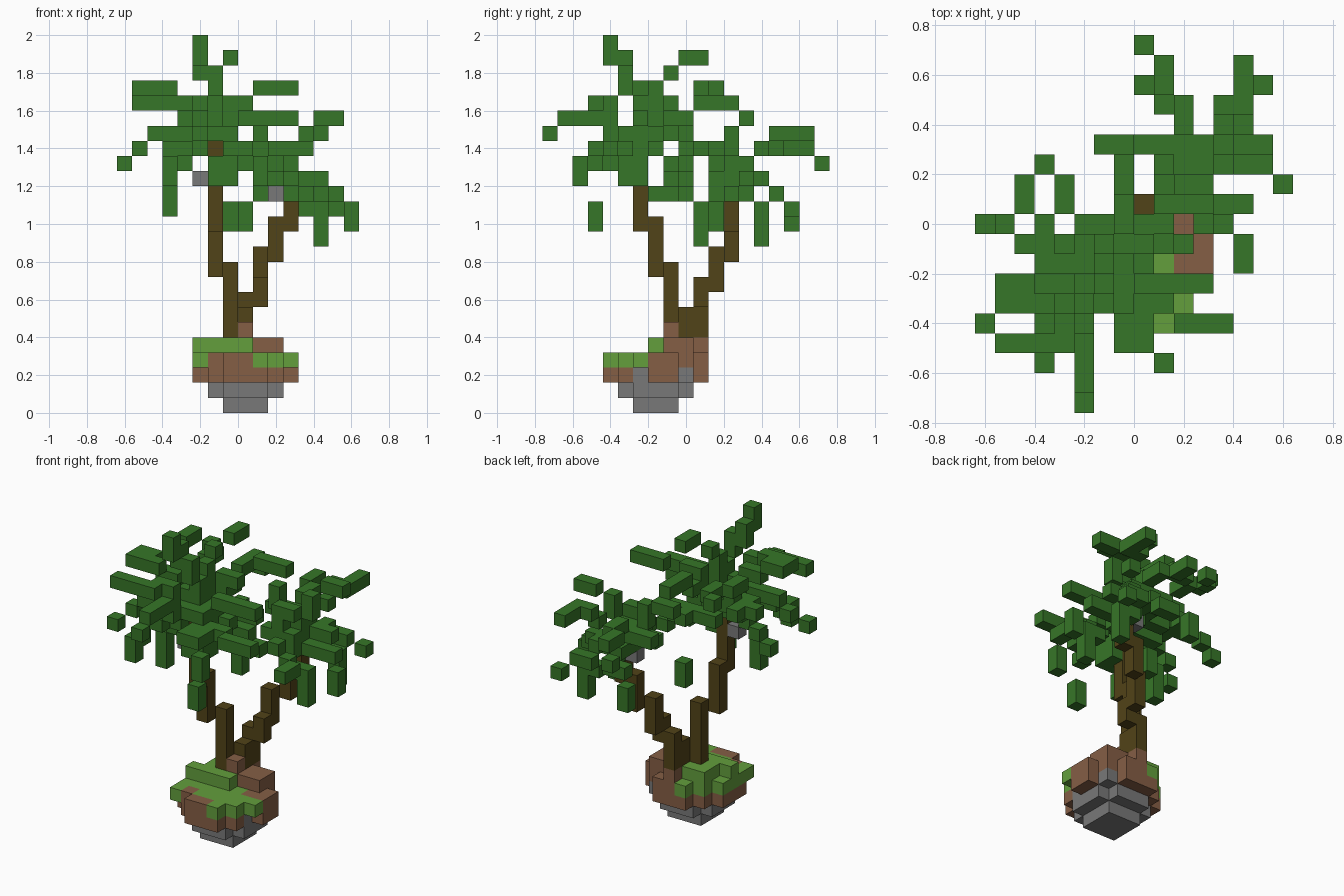
import bpy
import bmesh
from itertools import product
from mathutils import Vector

if "Cube" in bpy.data.objects:
    bpy.data.objects.remove(bpy.data.objects["Cube"])

CELL = 0.08
ORIGIN = Vector((-0.64, -0.76, 0))
STEPS = {"x": Vector((1, 0, 0)), "y": Vector((0, 1, 0)), "z": Vector((0, 0, 1))}
STEPS.update({axis.upper(): -step for axis, step in list(STEPS.items())})


def material(name, colour):
    mat = bpy.data.materials.new(name)
    mat.use_nodes = True
    mat.diffuse_color = (*colour, 1)
    shader = next(n for n in mat.node_tree.nodes if n.type == "BSDF_PRINCIPLED")
    shader.inputs["Base Color"].default_value = (*colour, 1)
    return mat


def path(x, y, z, moves=""):
    """Cells visited by a walk; each word is one (possibly diagonal) step."""
    here = Vector((x, y, z))
    cells = {tuple(map(int, here))}
    for word in moves.split():
        for letter in word:
            here = here + STEPS[letter]
        cells.add(tuple(map(int, here)))
    return cells


def block_object(name, cells, mat):
    """One mesh of cubes with the faces between neighbours left out."""
    bm = bmesh.new()
    corners = {}

    def corner(p):
        key = tuple(round(c) for c in p)
        if key not in corners:
            corners[key] = bm.verts.new(ORIGIN + Vector(key) * CELL)
        return corners[key]

    for cell in sorted(cells):
        middle = Vector(cell) + Vector((0.5, 0.5, 0.5))
        for letter, normal in STEPS.items():
            if tuple(int(c) for c in Vector(cell) + normal) in cells:
                continue
            side = STEPS["y" if letter in "xX" else "x"]
            up = normal.cross(side)
            ring = [side + up, up - side, -side - up, side - up]
            bm.faces.new([corner(middle + (normal + r) / 2) for r in ring])
    bm.normal_update()
    mesh = bpy.data.meshes.new(name)
    bm.to_mesh(mesh)
    bm.free()
    mesh.materials.append(mat)
    obj = bpy.data.objects.new(name, mesh)
    bpy.context.collection.objects.link(obj)


leaf = material("leaf green", (0.037, 0.182, 0.021))
bark = material("dark bark", (0.083, 0.056, 0.009))
grass = material("grass green", (0.125, 0.345, 0.046))
soil = material("brown soil", (0.235, 0.113, 0.06))
stone = material("grey stone", (0.19, 0.19, 0.19))

# Floating island: round layers, stone below, soil and turf above
stone_cells, soil_cells, grass_cells = set(), set(), set()
for layer, reach in enumerate((2, 5, 10, 10, 9)):
    for dx, dy in product(range(-3, 4), repeat=2):
        if dx * dx + dy * dy > reach:
            continue
        cell = (8 + dx, 7 + dy, layer)
        if layer < 2:
            stone_cells.add(cell)
        elif layer == 2:
            if (dx, dy) != (3, -1):
                rocky = dx in (1, 2) and dy in (-1, 2)
                (stone_cells if rocky else soil_cells).add(cell)
        elif layer == 3:
            worn = (dx > 1 and dy >= 0) or (dy > 1 and dx >= 0)
            worn = worn or (dy == -3 and dx <= 0) or dx == dy == -2
            (soil_cells if worn else grass_cells).add(cell)
        elif dy >= 0 and dx < 3 and not (dy == 0 and dx > 0):
            (grass_cells if dy == 0 or dx < 0 else soil_cells).add(cell)
soil_cells |= path(8, 8, 5)
grass_cells |= path(5, 5, 3)

# Two stepped trunks
front_trunk = path(7, 8, 5, "z z z z") | path(6, 7, 9, "z z z") | path(6, 6, 12, "z z z z z")
back_trunk = path(8, 9, 5, "z y z Z Z") | path(8, 10, 7, "x z") | path(9, 11, 8, "z z")
back_trunk |= path(10, 12, 10, "z z x z")
knots = path(5, 6, 15) | path(10, 12, 14)

# Front crown: a small core with twigs walking outward
front_crown = set(product((5, 6, 7), (5, 6, 7), (17, 18))) - path(6, 5, 17)
for twig in (
    (6, 6, 18, "z z zY z X z Y z"),
    (6, 7, 18, "z z z zy xyz y"),
    (5, 5, 18, "Yz XYz X X X"),
    (5, 6, 19, "Xz X Xz X Y x x"),
    (4, 5, 18, "X X XZ XYZ"),
    (5, 7, 18, "Xy X X XyZ XZ"),
    (5, 6, 17, "XZ XZ Z Z"),
    (5, 5, 17, "XY XYZ Y Z"),
    (5, 4, 18, "Yz Y Y YZ"),
    (7, 5, 16, "Z y z"),
    (6, 5, 15, "z"),
    (8, 3, 12, "z"),
    (7, 10, 12, "z"),
    (7, 4, 17, "Y x xYZ Z"),
    (7, 5, 17, "x x xY x x"),
    (7, 6, 18, "xz x x x"),
    (7, 7, 17, "x yZ x xZ xy xZ xY Y"),
    (7, 8, 19, "z x"),
    (8, 9, 17, "x"),
    (9, 10, 21, "x x"),
    (6, 8, 18, "xyz yz y y yZ X"),
    (4, 7, 18, "yz XyZ"),
    (4, 10, 20, "y Xy"),
    (2, 10, 21, "y"),
    (5, 8, 18, "yZ x x y"),
    (4, 7, 17, "Xz"),
    (3, 4, 17, ""),
    (4, 4, 20, "x"),
    (8, 4, 17, ""),
):
    front_crown |= path(*twig)

# Back crown: smaller, hanging lower
back_crown = set()
for twig in (
    (10, 12, 15, "x z X y x Z x x"),
    (11, 12, 14, "x x x xYZ Z"),
    (11, 11, 15, "Z xYZ x Z Z"),
    (11, 13, 14, "xyZ x Z Z"),
    (12, 14, 15, "yZ x xyZ"),
    (10, 13, 15, "y yZ X XyZ Z"),
    (10, 13, 16, "yz y Xy y XyZ"),
    (10, 13, 16, "X X"),
    (11, 13, 16, "xyz yz x y y"),
    (11, 12, 16, "xz z xyz x"),
    (9, 12, 17, "z"),
    (10, 11, 16, "Z X"),
    (11, 11, 17, "X"),
):
    back_crown |= path(*twig)

wood = front_trunk | back_trunk | knots
block_object("island_stone", stone_cells, stone)
block_object("island_soil", soil_cells, soil)
block_object("island_turf", grass_cells, grass)
block_object("front_trunk", front_trunk, bark)
block_object("back_trunk", back_trunk, bark)
block_object("crown_knots", knots, stone)
block_object("front_crown_leaves", front_crown - wood, leaf)
block_object("back_crown_leaves", back_crown - wood - front_crown, leaf)
